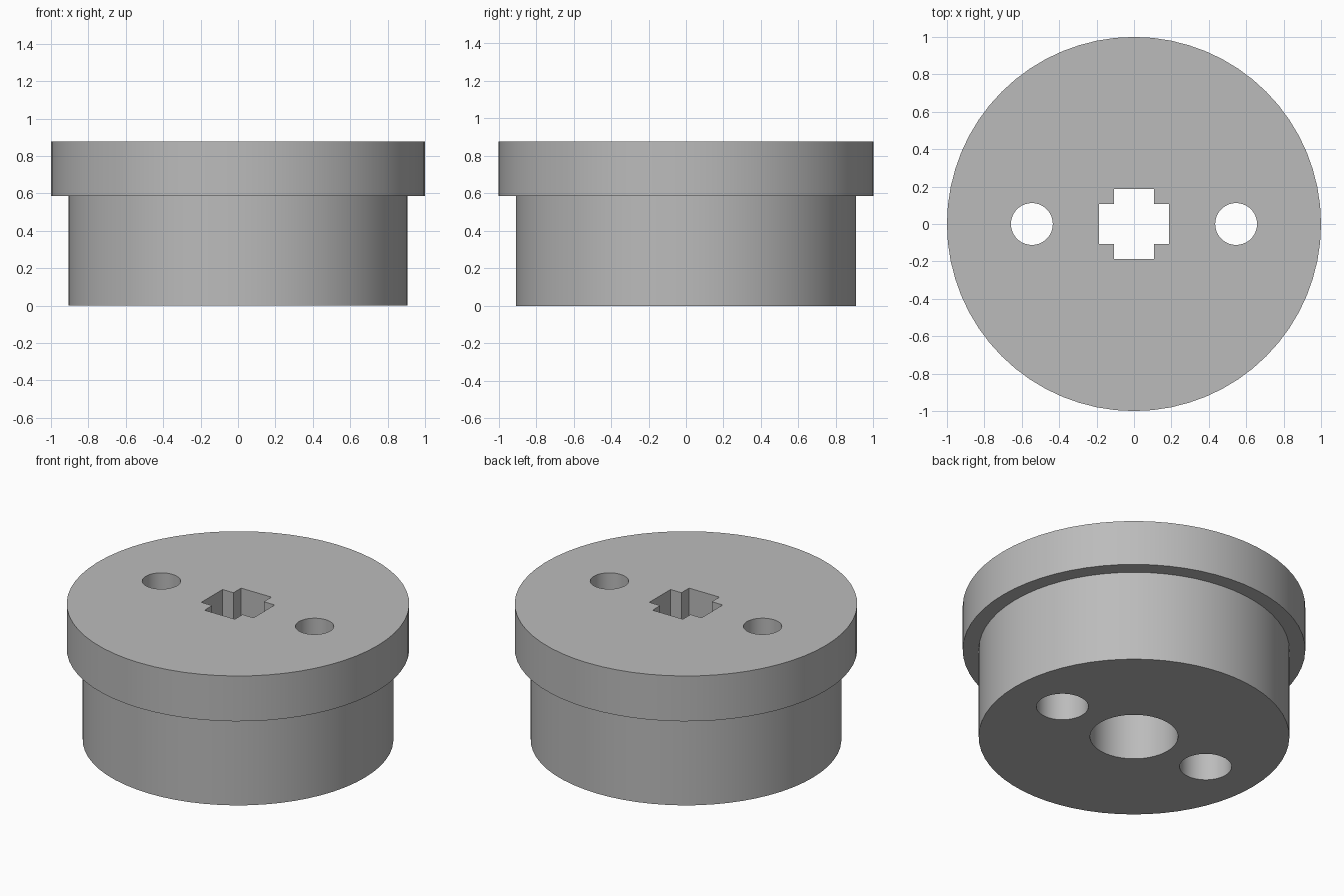
import bpy
import bmesh
import math

if "Cube" in bpy.data.objects:
    bpy.data.objects.remove(bpy.data.objects["Cube"])

FLANGE_R, BODY_R = 1.0, 0.907
SHOULDER_Z, TOP_Z = 0.585, 0.877
HOLE_X = 0.546

grey = bpy.data.materials.new("plain grey")
grey.use_nodes = True
colour = (0.5, 0.5, 0.5, 1)
grey.diffuse_color = colour
grey.node_tree.nodes["Principled BSDF"].inputs["Base Color"].default_value = colour


def prism(name, outline, z0, z1):
    """Solid made by extruding a closed outline from z0 to z1."""
    bm = bmesh.new()
    base = bm.faces.new([bm.verts.new((x, y, z0)) for x, y in outline])
    moved = bmesh.ops.extrude_face_region(bm, geom=[base])["geom"]
    verts = [v for v in moved if isinstance(v, bmesh.types.BMVert)]
    bmesh.ops.translate(bm, verts=verts, vec=(0, 0, z1 - z0))
    bmesh.ops.recalc_face_normals(bm, faces=bm.faces)
    mesh = bpy.data.meshes.new(name)
    bm.to_mesh(mesh)
    bm.free()
    mesh.materials.append(grey)
    obj = bpy.data.objects.new(name, mesh)
    bpy.context.collection.objects.link(obj)
    return obj


def circle(radius, sides, cx=0):
    steps = [2 * math.pi * i / sides for i in range(sides)]
    return [(cx + radius * math.cos(a), radius * math.sin(a)) for a in steps]


def cross(reach, half):
    """Plus-shaped outline: one arm turned four times."""
    points = []
    x, y = reach, half
    for turn in range(4):
        c, s = round(math.cos(turn * math.pi / 2)), round(math.sin(turn * math.pi / 2))
        for px, py in ((x, -y), (x, y), (y, y)):
            points.append((c * px - s * py, s * px + c * py))
    return points


# Stepped body: a narrow drum carrying a wide flange
bm = bmesh.new()
profile = [(0, 0), (BODY_R, 0), (BODY_R, SHOULDER_Z), (FLANGE_R, SHOULDER_Z),
           (FLANGE_R, TOP_Z), (0, TOP_Z)]
verts = [bm.verts.new((r, 0, z)) for r, z in profile]
edges = [bm.edges.new(pair) for pair in zip(verts, verts[1:])]
bmesh.ops.spin(bm, geom=verts + edges, axis=(0, 0, 1), cent=(0, 0, 0),
               angle=2 * math.pi, steps=64, use_merge=True)
bmesh.ops.remove_doubles(bm, verts=bm.verts, dist=0.0001)
bmesh.ops.dissolve_limit(bm, angle_limit=0.01, verts=bm.verts, edges=bm.edges)
bmesh.ops.recalc_face_normals(bm, faces=bm.faces)
mesh = bpy.data.meshes.new("flanged_body")
bm.to_mesh(mesh)
bm.free()
mesh.materials.append(grey)
body = bpy.data.objects.new("flanged_body", mesh)
bpy.context.collection.objects.link(body)

# Wide bores from below, then the cross socket and screw holes from above
LOW, HIGH = -0.1, TOP_Z + 0.1
cutters = [prism("centre_bore", circle(0.257, 48), LOW, SHOULDER_Z),
           prism("cross_socket", cross(0.186, 0.108), SHOULDER_Z - 0.05, HIGH)]
for side in (-1, 1):
    cutters.append(prism("screw_counterbore", circle(0.152, 40, side * HOLE_X), LOW, SHOULDER_Z))
    cutters.append(prism("screw_hole", circle(0.112, 40, side * HOLE_X), SHOULDER_Z - 0.05, HIGH))

bpy.ops.object.select_all(action="DESELECT")
bpy.context.view_layer.objects.active = body
body.select_set(True)
for cutter in cutters:
    cutter.hide_render = True
    cut = body.modifiers.new(cutter.name, "BOOLEAN")
    cut.operation = "DIFFERENCE"
    cut.solver = "EXACT"
    cut.object = cutter
    bpy.ops.object.modifier_apply(modifier=cut.name)
for cutter in cutters:
    bpy.data.objects.remove(cutter)

bpy.ops.object.shade_smooth_by_angle(angle=math.radians(30))
